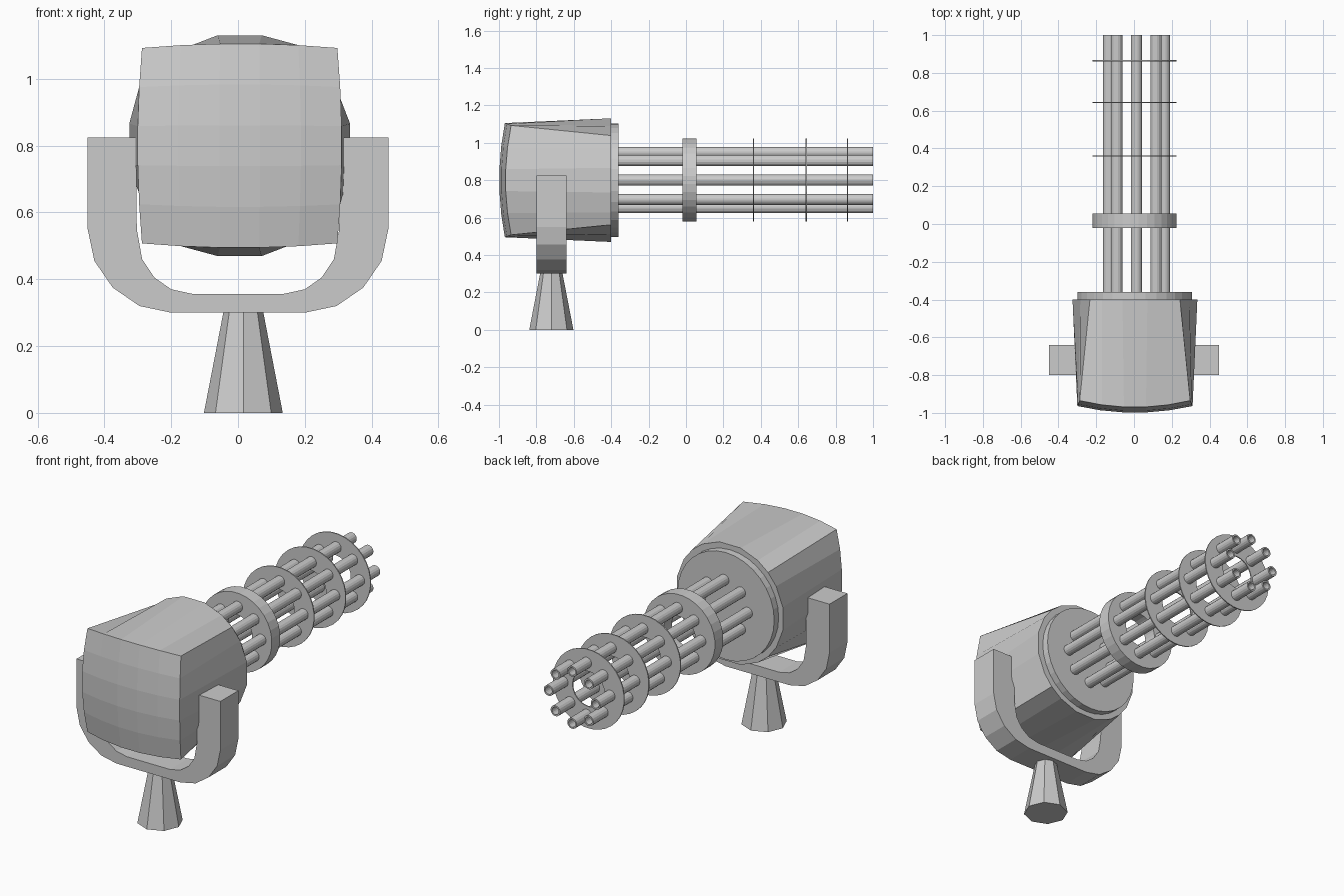
import bpy, bmesh, math
from mathutils import Matrix, Vector

cube = bpy.data.objects.get("Cube")
if cube:
    bpy.data.objects.remove(cube, do_unlink=True)

# Single grey metal
metal = bpy.data.materials.new("grey_metal")
metal.use_nodes = True
GREY = (0.6, 0.6, 0.6, 1)
metal.diffuse_color = GREY
metal.node_tree.nodes["Principled BSDF"].inputs["Base Color"].default_value = GREY

AXIS_Z = 0.80


def finish(name, bm):
    bmesh.ops.recalc_face_normals(bm, faces=bm.faces)
    mesh = bpy.data.meshes.new(name)
    bm.to_mesh(mesh)
    bm.free()
    mesh.materials.append(metal)
    obj = bpy.data.objects.new(name, mesh)
    bpy.context.collection.objects.link(obj)
    return obj


def tube(name, x, z, y0, y1, outer, inner, sides):
    """Ring-section tube running along y."""
    bm = bmesh.new()
    loops = []
    for r, y in ((outer, y0), (outer, y1), (inner, y1), (inner, y0)):
        loops.append([bm.verts.new((x + r * math.cos(a), y, z + r * math.sin(a)))
                      for a in (2 * math.pi * (i + 0.5) / sides for i in range(sides))])
    for k in range(4):
        a, b = loops[k], loops[(k + 1) % 4]
        for i in range(sides):
            j = (i + 1) % sides
            bm.faces.new((a[i], a[j], b[j], b[i]))
    return finish(name, bm)


# Housing: bulged square front lofted to a round back
def build_housing():
    bm = bmesh.new()
    n = 5
    cx, half, bulge, back_radius, back_y = 0.005, 0.2925, 0.045, 0.337, -0.40
    grid = {}
    for i in range(n + 1):
        for j in range(n + 1):
            u, v = 2 * i / n - 1, 2 * j / n - 1
            grid[i, j] = bm.verts.new((
                cx + half * u * (1 + bulge * (1 - v * v)),
                -1 + 0.035 * u * u + 0.03 * v * v,
                AXIS_Z + half * v * (1 + bulge * (1 - u * u))))
    for i in range(n):
        for j in range(n):
            bm.faces.new((grid[i, j], grid[i + 1, j], grid[i + 1, j + 1], grid[i, j + 1]))
    rim = ([(i, 0) for i in range(n)] + [(n, j) for j in range(n)]
           + [(n - i, n) for i in range(n)] + [(0, n - j) for j in range(n)])
    back = []
    for i, j in rim:
        d = Vector((2 * i / n - 1, 2 * j / n - 1)).normalized() * back_radius
        back.append(bm.verts.new((cx + d.x, back_y, AXIS_Z + d.y)))
    for k in range(len(rim)):
        m = (k + 1) % len(rim)
        bm.faces.new((grid[rim[k]], grid[rim[m]], back[m], back[k]))
    bm.faces.new(back)
    finish("housing", bm)


build_housing()

# U-shaped bracket, mirrored profile extruded along y
outer = [(0.45, 0.825), (0.45, 0.55), (0.43, 0.455), (0.375, 0.375), (0.295, 0.32), (0.20, 0.30)]
inner = [(0.305, 0.825), (0.303, 0.55), (0.287, 0.46), (0.25, 0.405), (0.20, 0.37), (0.135, 0.356)]
bm = bmesh.new()


def strip(y):
    return [[bm.verts.new((x, y, z)) for x, z in
             side + [(-px, pz) for px, pz in reversed(side)]] for side in (outer, inner)]


(fo, fi), (bo, bi) = strip(-0.80), strip(-0.64)
for k in range(len(fo) - 1):
    for a, b in ((fo, fi), (fi, bi), (bi, bo), (bo, fo)):
        bm.faces.new((a[k], a[k + 1], b[k + 1], b[k]))
for k in (0, -1):
    bm.faces.new((fo[k], fi[k], bi[k], bo[k]))
finish("bracket", bm)

# Tapered octagonal post
bm = bmesh.new()
bmesh.ops.create_cone(bm, cap_ends=True, segments=8, radius1=0.118, radius2=0.06,
                      depth=0.30, matrix=Matrix.Translation((0.016, -0.72, 0.15)))
finish("post", bm)

# Round back plate
bm = bmesh.new()
bmesh.ops.create_cone(bm, cap_ends=True, segments=32, radius1=0.303, radius2=0.303, depth=0.05,
                      matrix=Matrix.Translation((0.003, -0.385, AXIS_Z))
                      @ Matrix.Rotation(math.pi / 2, 4, "X"))
finish("back_plate", bm)

# Thick collar and thin spacer discs
tube("collar", 0.003, AXIS_Z, -0.02, 0.055, 0.223, 0.10, 32)
for i, y in enumerate((0.36, 0.643, 0.864)):
    tube(f"spacer_disc_{i + 1}", 0.003, AXIS_Z, y - 0.003, y + 0.003, 0.223, 0.10, 32)

# Eight hollow barrels
for i in range(8):
    a = i * math.pi / 4
    tube(f"barrel_{i + 1}", 0.013 + 0.147 * math.cos(a), AXIS_Z + 0.147 * math.sin(a),
         -0.38, 1.0, 0.03, 0.021, 16)
